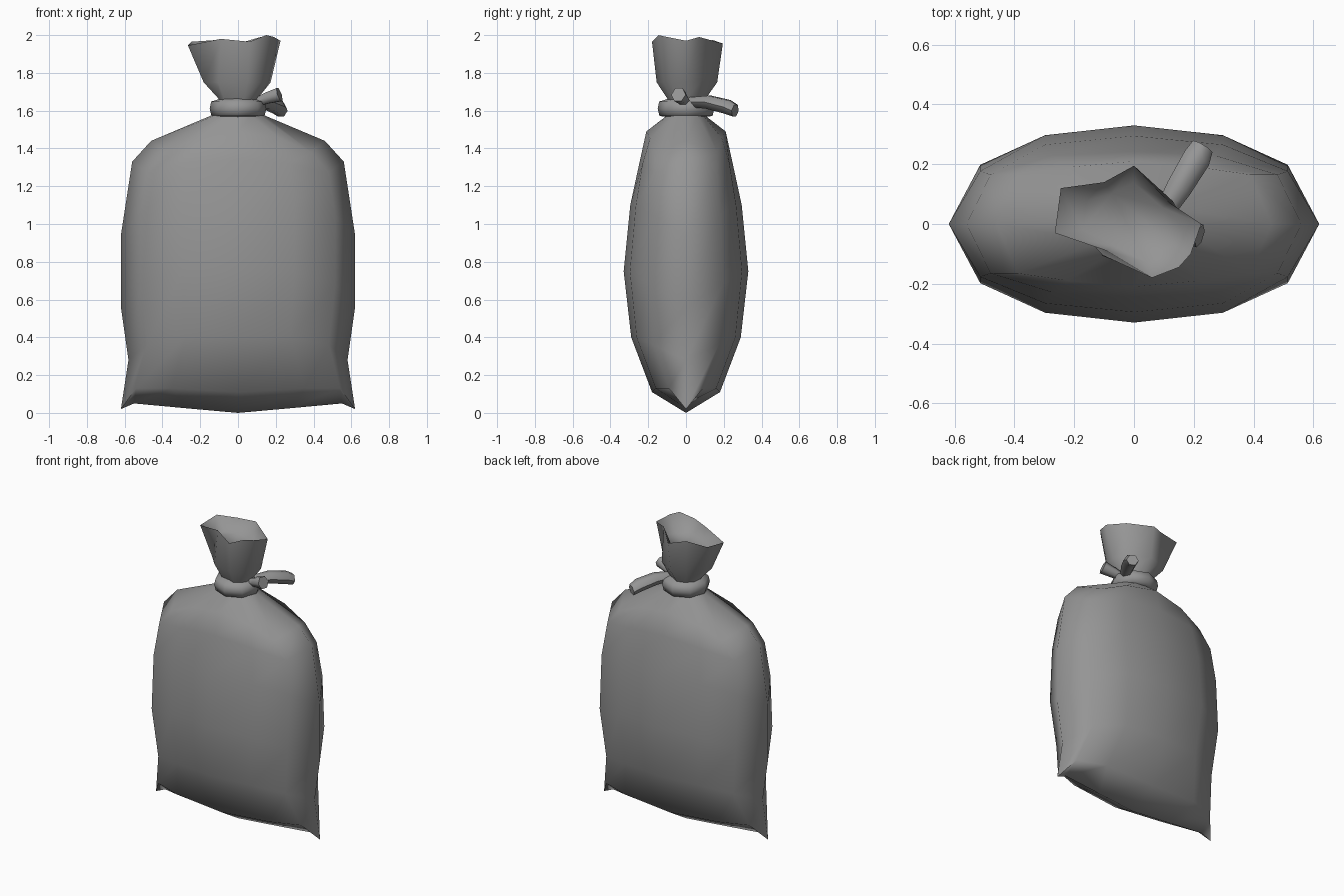
import bpy, bmesh, math
from mathutils import Vector

cube = bpy.data.objects.get("Cube")
if cube:
    bpy.data.objects.remove(cube, do_unlink=True)

grey = bpy.data.materials.new("sack_grey")
grey.use_nodes = True
COLOR = (0.3, 0.3, 0.3, 1)
grey.diffuse_color = COLOR
grey.node_tree.nodes["Principled BSDF"].inputs["Base Color"].default_value = COLOR


def loft(name, rings, angle, cap_start=False, cap_end=False):
    """Skin a list of equal-length closed rings."""
    bm = bmesh.new()
    loops = [[bm.verts.new(p) for p in ring] for ring in rings]
    n = len(loops[0])
    for a, b in zip(loops, loops[1:]):
        for i in range(n):
            j = (i + 1) % n
            bm.faces.new((a[i], a[j], b[j], b[i]))
    if cap_start:
        bm.faces.new(loops[0][::-1])
    if cap_end:
        bm.faces.new(loops[-1])
    bmesh.ops.remove_doubles(bm, verts=bm.verts, dist=0.0005)
    bmesh.ops.recalc_face_normals(bm, faces=bm.faces)
    mesh = bpy.data.meshes.new(name)
    bm.to_mesh(mesh)
    bm.free()
    obj = bpy.data.objects.new(name, mesh)
    bpy.context.collection.objects.link(obj)
    mesh.materials.append(grey)
    bpy.ops.object.select_all(action='DESELECT')
    obj.select_set(True)
    bpy.context.view_layer.objects.active = obj
    bpy.ops.object.shade_smooth_by_angle(angle=math.radians(angle))


def mirrored(quarter):
    """Complete a quarter outline, side to middle, into a full ring."""
    half = quarter + [(-x, y, z) for x, y, z in quarter[-2::-1]]
    return half + [(x, -y, z) for x, y, z in half[-2:0:-1]]


def circle(radius, z, n):
    return [(radius * math.cos(math.tau * k / n),
             radius * math.sin(math.tau * k / n), z) for k in range(n)]


# Sack body: regular belly rings that droop at the sides
XF = (1, 0.83, 0.48, 0)
YF = (0, 0.6, 0.9, 1)


def body_ring(w, d, side_z, mid_z):
    return mirrored([(w * x, d * y, mid_z + (side_z - mid_z) * x ** 6)
                     for x, y in zip(XF, YF)])


# Bottom seam, pinched corners and sloping shoulders
CORNER = (0.62, 0, 0.02)
seam = mirrored([CORNER, (0.55, 0, 0.05), (0.28, 0, 0.025), (0, 0, 0)])
base = mirrored([CORNER, (0.54, 0.09, 0.13), (0.35, 0.16, 0.13), (0, 0.18, 0.11)])
upper = mirrored([(0.56, 0, 1.33), (0.48, 0.165, 1.27),
                  (0.27, 0.23, 1.32), (0, 0.243, 1.34)])
shoulder = mirrored([(0.46, 0, 1.44), (0.39, 0.165, 1.38),
                     (0.22, 0.19, 1.455), (0, 0.21, 1.49)])
body = [seam, base] + [body_ring(*r) for r in (
    (0.58, 0.29, 0.28, 0.40),
    (0.62, 0.33, 0.56, 0.75),
    (0.62, 0.295, 0.94, 1.10))]
body += [upper, shoulder, body_ring(0.14, 0.10, 1.575, 1.575),
         body_ring(0.10, 0.09, 1.62, 1.62)]
loft("sack_body", body, 75)

# Flared mouth above the tie, with an uneven rim and a sunken fold inside
rim = [(0.225, 0.0, 1.97), (0.12, 0.07, 1.99), (0.0, 0.195, 1.955),
       (-0.10, 0.14, 1.975), (-0.245, 0.12, 1.965), (-0.265, -0.03, 1.945),
       (-0.09, -0.09, 1.98), (0.06, -0.18, 1.965), (0.15, -0.145, 2.0),
       (0.19, -0.10, 1.99)]


def mouth_ring(radius, z, blend):
    ring = []
    for p in rim:
        d = Vector((p[0], p[1], 0))
        ring.append(tuple((d.normalized() * radius).lerp(d, blend) + Vector((0, 0, z))))
    return ring


loft("sack_mouth", [mouth_ring(0.09, 1.60, 0), mouth_ring(0.105, 1.665, 0),
                    mouth_ring(0.155, 1.75, 0.25), rim,
                    mouth_ring(0.08, 1.89, 0.5)], 75, cap_end=True)

# Tie band around the neck
loft("tie_band", [circle(r, z, 8) for r, z in (
    (0.09, 1.565), (0.14, 1.572), (0.15, 1.61), (0.142, 1.648), (0.09, 1.665))], 75)


# Loose ends of the tie
def tie_end(name, stations):
    """Six-sided strand through (point, half width, half height) stations."""
    direction = Vector(stations[-1][0]) - Vector(stations[0][0])
    across = direction.cross(Vector((0, 0, 1))).normalized()
    up = across.cross(direction).normalized()
    rings = []
    for point, w, h in stations:
        rings.append([tuple(Vector(point) + across * w * x + up * h * y)
                      for x, y, _ in circle(1, 0, 6)])
    loft(name, rings, 60, True, True)


tie_end("long_tie_end", [((0.09, 0.02, 1.645), 0.03, 0.03),
                         ((0.15, 0.12, 1.645), 0.043, 0.04),
                         ((0.21, 0.22, 1.62), 0.047, 0.042),
                         ((0.23, 0.26, 1.60), 0.038, 0.036)])
tie_end("short_tie_end", [((0.09, 0.0, 1.64), 0.025, 0.025),
                          ((0.15, -0.02, 1.665), 0.035, 0.033),
                          ((0.22, -0.04, 1.685), 0.04, 0.042)])
